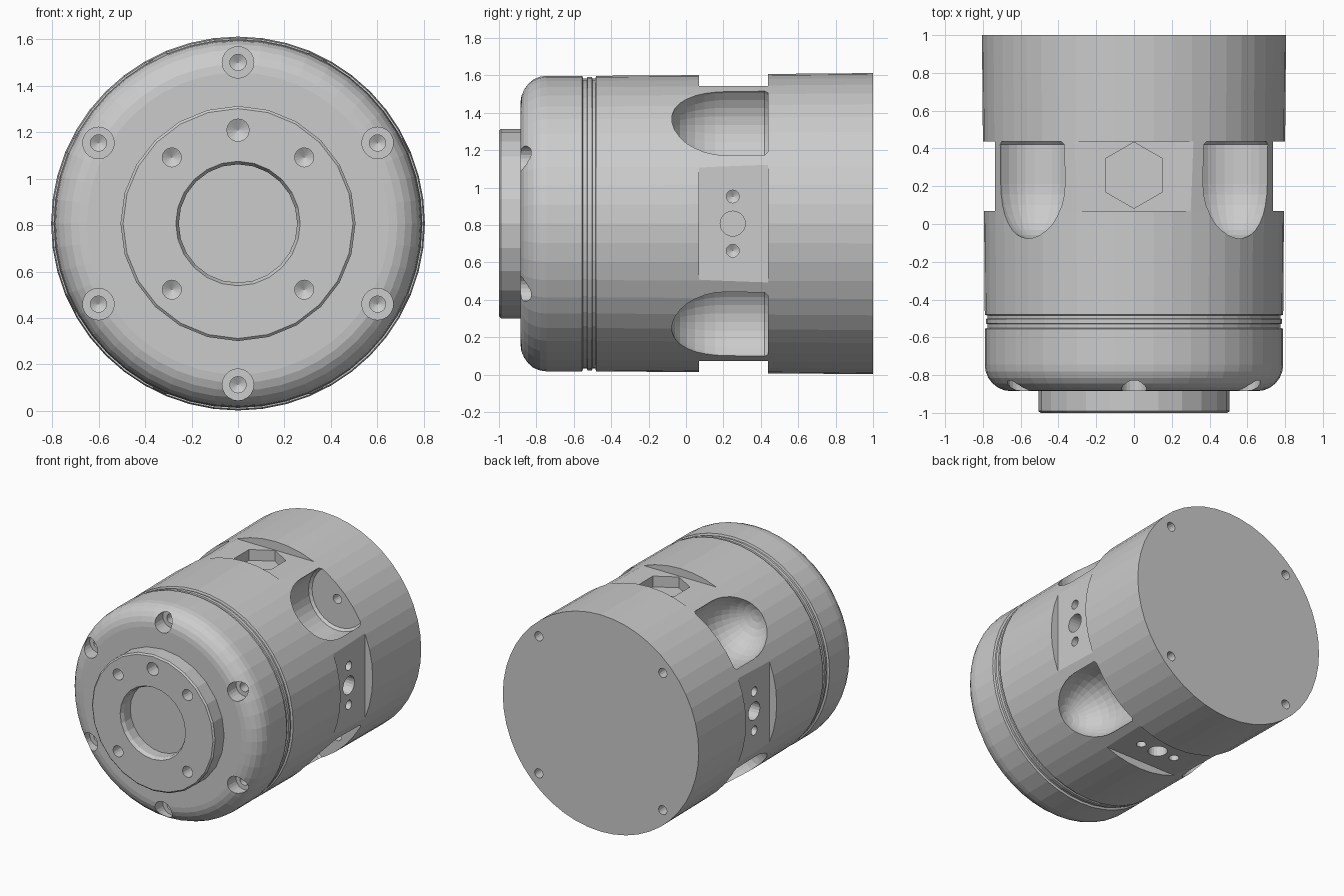
import bpy, bmesh, math
from mathutils import Matrix, Vector

if "Cube" in bpy.data.objects:
    bpy.data.objects.remove(bpy.data.objects["Cube"])

C = Vector((0, 0, 0.807))          # centre axis runs along y at this height


def frame(pos, axis, ref):
    """Matrix whose local z follows axis and local x follows ref."""
    z, x = Vector(axis).normalized(), Vector(ref).normalized()
    m = Matrix((x, z.cross(x), z)).transposed().to_4x4()
    return Matrix.Translation(C + Vector(pos)) @ m


def lathe(bm, profile, n, m):
    """Closed solid of revolution from (radius, height) points, poles at r = 0."""
    rings = []
    for r, h in profile:
        if r == 0:
            rings.append([bm.verts.new(m @ Vector((0, 0, h)))])
        else:
            rings.append([bm.verts.new(m @ Vector((r * math.cos(2 * math.pi * i / n),
                                                   r * math.sin(2 * math.pi * i / n), h)))
                          for i in range(n)])
    for a, b in zip(rings, rings[1:]):
        for i in range(n):
            j = (i + 1) % n
            if len(a) == 1:
                bm.faces.new((a[0], b[j], b[i]))
            elif len(b) == 1:
                bm.faces.new((a[i], a[j], b[0]))
            else:
                bm.faces.new((a[i], a[j], b[j], b[i]))


def drill(bm, pos, axis, ref, r, depth, tip=0.0, n=16, lead=0.1):
    """Hole cutter entering at pos; tip adds a conical bottom."""
    lathe(bm, [(0, -lead), (r, -lead), (r, depth), (0, depth + tip)], n,
          frame(pos, axis, ref))


def finish(bm, name, helper=False):
    bmesh.ops.recalc_face_normals(bm, faces=bm.faces)
    me = bpy.data.meshes.new(name)
    bm.to_mesh(me)
    bm.free()
    ob = bpy.data.objects.new(name, me)
    bpy.context.collection.objects.link(ob)
    ob.hide_render = helper
    return ob


Y, X = (0, 1, 0), (1, 0, 0)
along = frame((0, 0, 0), Y, X)

# Housing: rounded front cap, seam grooves, straight body, slightly wider rear
fillet = [(0.65 + 0.14 * math.sin(t), -0.745 - 0.14 * math.cos(t))
          for t in [math.pi / 2 * k / 6 for k in range(7)]]
bm = bmesh.new()
lathe(bm, [(0, -0.885)] + fillet +
      [(0.79, -0.555), (0.775, -0.55), (0.775, -0.53), (0.784, -0.527),
       (0.784, -0.503), (0.775, -0.5), (0.775, -0.485), (0.79, -0.48),
       (0.794, 0.07), (0.80, 0.44), (0.805, 1.0), (0, 1.0)], 48, along)
housing = finish(bm, "actuator_housing")

# Front flange with shallow centre bore
bm = bmesh.new()
lathe(bm, [(0, -0.9), (0.255, -0.9), (0.255, -0.975), (0.268, -1.0), (0.495, -1.0),
           (0.506, -0.99), (0.506, -0.86), (0, -0.86)], 24, along)
flange = finish(bm, "front_flange", True)

# Large cutters: four flats and four bullet-shaped bolt pockets
bm = bmesh.new()
for k in range(4):
    a = k * math.pi / 2
    d = Vector((math.cos(a), 0, math.sin(a)))
    bmesh.ops.create_cube(bm, size=1, matrix=frame(d * 0.835 + Vector((0, 0.254, 0)), d, Y)
                          @ Matrix.Diagonal((0.368, 0.64, 0.2, 1)))
    a += math.pi / 4
    nose = [(0.242 * math.cos(t), 0.225 + 0.295 * math.sin(t))
            for t in [math.pi / 2 * i / 8 for i in range(8)]]
    lathe(bm, [(0, 0), (0.225, 0), (0.242, 0.017)] + nose + [(0, 0.52)], 32,
          frame((0.745 * math.cos(a), 0.438, 0.745 * math.sin(a)), (0, -1, 0), X))
pockets = finish(bm, "pocket_cutter", True)

# Small cutters
bm = bmesh.new()
for k in range(6):                 # counterbored cap bolts
    a = math.pi / 2 + k * math.pi / 3
    lathe(bm, [(0, -0.1), (0.068, -0.1), (0.068, 0.1), (0.035, 0.1), (0.035, 0.2), (0, 0.22)],
          20, frame((0.694 * math.cos(a), -0.885, 0.694 * math.sin(a)), Y, X))
for x, z, r in [(0, 0.402, 0.048), (0.285, 0.285, 0.041), (-0.285, 0.285, 0.041),
                (0.285, -0.285, 0.041), (-0.285, -0.285, 0.041)]:   # flange holes
    drill(bm, (x, -1, z), Y, X, r, 0.1, 0.025)
for k in range(4):                 # rear screw holes through to the pockets
    a = math.pi / 4 + k * math.pi / 2
    drill(bm, (0.72 * math.cos(a), 1, 0.72 * math.sin(a)), (0, -1, 0), X, 0.034, 0.66)
for k in (0, 2, 3):                # hole trios on the side and bottom flats
    a = k * math.pi / 2
    d = Vector((math.cos(a), 0, math.sin(a)))
    t = Vector((-d.z, 0, d.x))
    for s, r, depth, tip in ((0, 0.067, 0.12, 0), (0.145, 0.034, 0.1, 0.02),
                             (-0.145, 0.034, 0.1, 0.02)):
        drill(bm, d * 0.735 + t * s + Vector((0, 0.25, 0)), -d, Y, r, depth, tip, 20)
drill(bm, (0, 0.258, 0.735), (0, 0, -1), Y, 0.175, 0.08, 0, 6)   # hexagonal pocket on top
holes = finish(bm, "hole_cutter", True)

# Combine and bake into one mesh
for tool, op in ((flange, 'UNION'), (pockets, 'DIFFERENCE'), (holes, 'DIFFERENCE')):
    mod = housing.modifiers.new(tool.name, 'BOOLEAN')
    mod.operation, mod.object, mod.solver = op, tool, 'EXACT'
deps = bpy.context.evaluated_depsgraph_get()
baked = bpy.data.meshes.new_from_object(housing.evaluated_get(deps))
housing.modifiers.clear()
housing.data = baked
for tool in (flange, pockets, holes):
    bpy.data.objects.remove(tool)
